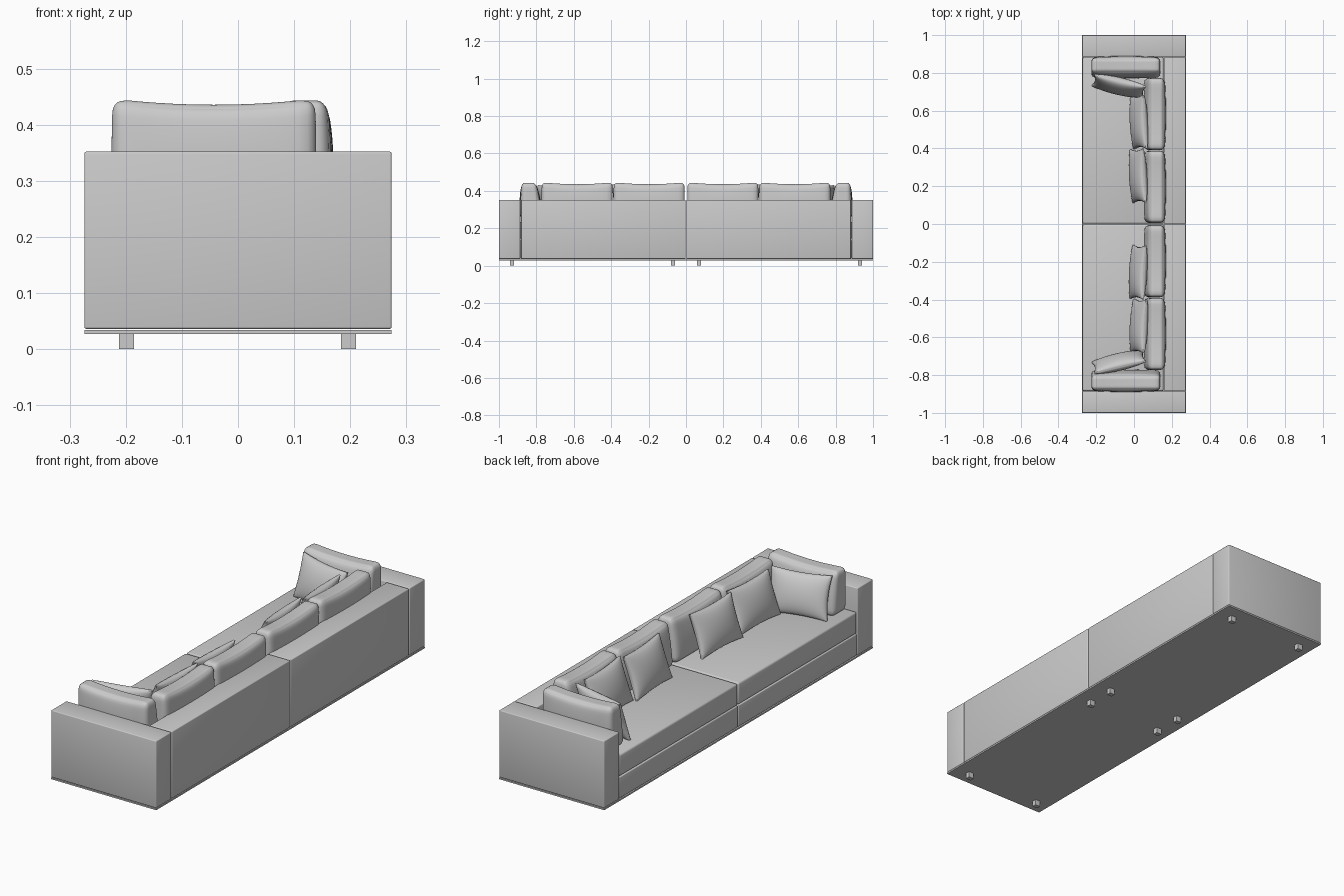
import bpy, bmesh, math
from mathutils import Matrix, Vector

cube = bpy.data.objects.get("Cube")
if cube:
    bpy.data.objects.remove(cube, do_unlink=True)

GREY = (0.6, 0.6, 0.6, 1.0)
fabric = bpy.data.materials.new("grey_fabric")
fabric.use_nodes = True
fabric.diffuse_color = GREY
bsdf = next(n for n in fabric.node_tree.nodes if n.type == 'BSDF_PRINCIPLED')
bsdf.inputs["Base Color"].default_value = GREY


def finish(name, bm, matrix=None, angle=40):
    mesh = bpy.data.meshes.new(name)
    bmesh.ops.recalc_face_normals(bm, faces=bm.faces)
    bm.to_mesh(mesh)
    bm.free()
    mesh.materials.append(fabric)
    ob = bpy.data.objects.new(name, mesh)
    bpy.context.collection.objects.link(ob)
    if matrix:
        ob.matrix_world = matrix
    bpy.ops.object.select_all(action='DESELECT')
    ob.select_set(True)
    bpy.context.view_layer.objects.active = ob
    bpy.ops.object.shade_smooth_by_angle(angle=math.radians(angle))
    return ob


def block(name, lo, hi, bevel=0.004):
    """Box between two corners with softened edges."""
    bm = bmesh.new()
    bmesh.ops.create_cube(bm, size=1)
    for v in bm.verts:
        v.co = Vector([a + (c + 0.5) * (b - a) for a, b, c in zip(lo, hi, v.co)])
    if bevel:
        bmesh.ops.bevel(bm, geom=bm.edges[:], offset=bevel, segments=3,
                        profile=0.5, affect='EDGES')
    finish(name, bm)


def soft_grid(cuts):
    """Subdivided cube from -1 to 1 with rows crowded towards its edges."""
    bm = bmesh.new()
    bmesh.ops.create_cube(bm, size=2)
    bmesh.ops.subdivide_edges(bm, edges=bm.edges[:], cuts=cuts, use_grid_fill=True)
    for v in bm.verts:
        v.co = Vector([math.sin(c * math.pi / 2) for c in v.co])
    return bm


def cushion(name, loc, turn, width, thick=0.108, height=0.207, r=0.026):
    """Upright padded cushion: tapered to the top, with a sagging top edge."""
    bm = soft_grid(15)
    half = Vector((thick / 2, width / 2, height / 2))
    for v in bm.verts:
        u, w = v.co.y, v.co.z
        p = Vector([c * h for c, h in zip(v.co, half)])
        core = Vector([max(-h + r, min(h - r, c)) for c, h in zip(p, half)])
        p = core + (p - core).normalized() * r
        up = (w + 1) / 2
        p.x *= 1 - 0.28 * up ** 2 + 0.12 * (1 - u * u) * (1 - w * w)
        p.x += 0.014 * up
        p.y *= 1 - 0.012 * up ** 2
        p.z -= 0.011 * (1 - u * u) * up ** 2
        v.co = p
    finish(name, bm, Matrix.Translation(loc) @ Matrix.Rotation(math.radians(turn), 4, 'Z'), 80)


def pillow(name, loc, turn, lean, width=0.285, height=0.205, thick=0.07):
    """Throw pillow: plump middle, thin pinched border, pointed corners."""
    bm = soft_grid(13)
    for v in bm.verts:
        t, u, w = v.co
        plump = max(0, (1 - u * u) * (1 - w * w)) ** 0.5
        v.co = Vector((t * (0.004 + thick / 2 * plump),
                       u * width / 2 * (1 - 0.07 * (1 - w * w)),
                       w * height / 2 * (1 - 0.08 * (1 - u * u))))
    m = (Matrix.Translation(loc) @ Matrix.Rotation(math.radians(turn), 4, 'Z')
         @ Matrix.Rotation(math.radians(lean), 4, 'Y'))
    finish(name, bm, m, 60)


# Plinth board under the whole sofa
block("plinth", (-0.274, -1, 0.027), (0.274, 1, 0.034), 0)

for s, side in ((1, "rear"), (-1, "front")):
    def part(name, x0, x1, y0, y1, z0, z1, bevel=0.004):
        ya, yb = sorted((s * y0, s * y1))
        block(f"{side}_{name}", (x0, ya, z0), (x1, yb, z1), bevel)

    # Frame: arm, backrest, seat base and seat cushion of each half
    part("arm", -0.274, 0.274, 0.886, 1.0, 0.036, 0.352)
    part("backrest", 0.158, 0.274, 0.002, 0.882, 0.036, 0.352)
    part("seat_base", -0.272, 0.156, 0.002, 0.884, 0.036, 0.137)
    part("seat_cushion", -0.272, 0.156, 0.002, 0.884, 0.139, 0.242, 0.009)

    # Feet
    for i, x in enumerate((-0.199, 0.197)):
        for j, y in enumerate((0.07, 0.93)):
            part(f"foot_{i}{j}", x - 0.0135, x + 0.0135, y - 0.011, y + 0.011, 0, 0.028, 0)

    # Back and arm cushions
    for i, y in enumerate((0.197, 0.582)):
        cushion(f"{side}_back_cushion_{i}", (0.106, s * y, 0.343), 0, 0.382)
    cushion(f"{side}_arm_cushion", (-0.043, s * 0.826, 0.343), s * 90, 0.366)

    # Throw pillows
    for i, (y, x) in enumerate(((0.255, 0.022), (0.54, 0.026))):
        pillow(f"{side}_back_pillow_{i}", (x, s * y, 0.337), s * 3, 19)
    pillow(f"{side}_arm_pillow", (-0.08, s * 0.73, 0.335), s * 77, 17, 0.28, 0.2)
